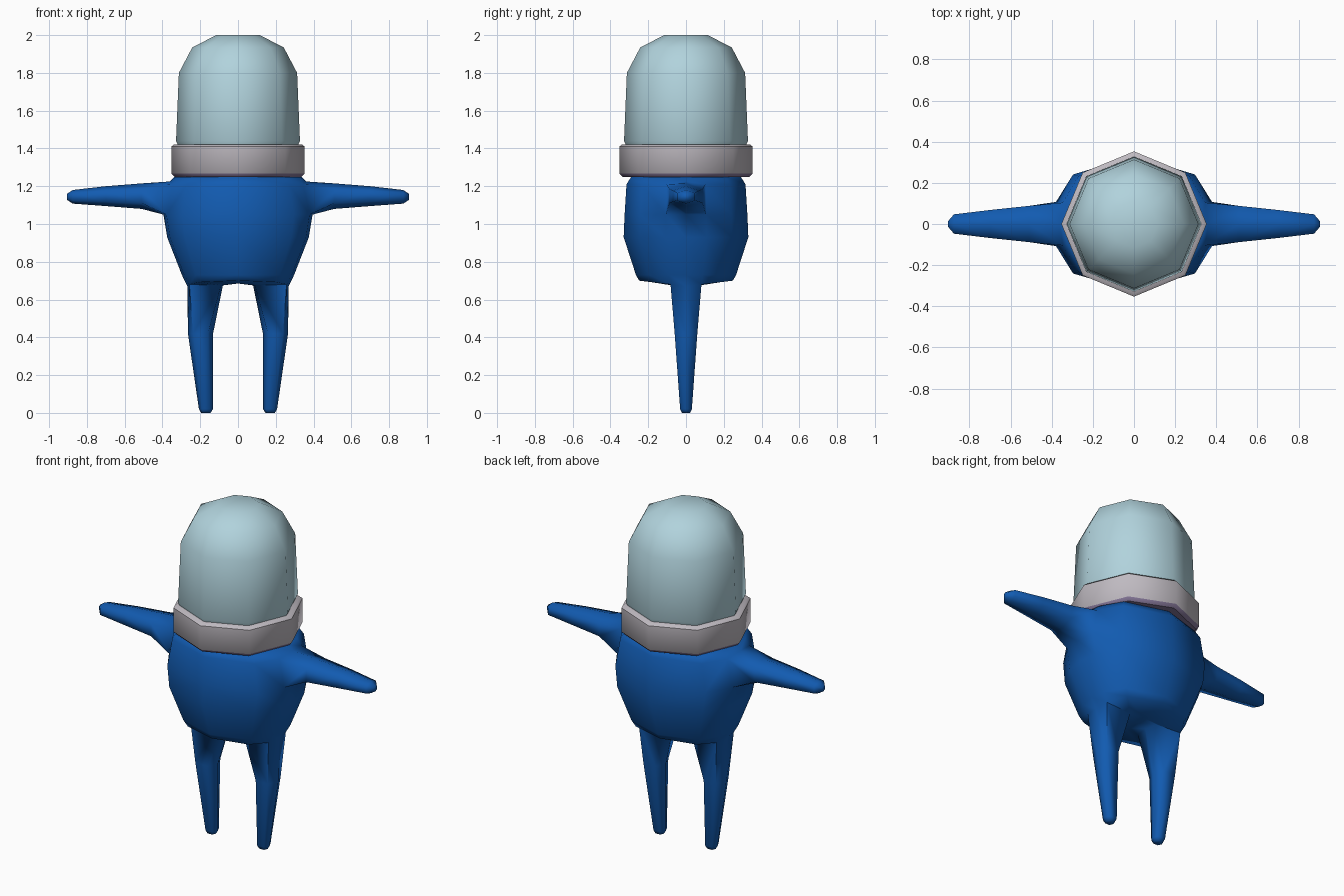
import bpy, bmesh, math

if "Cube" in bpy.data.objects:
    bpy.data.objects.remove(bpy.data.objects["Cube"])


def material(name, rgb):
    m = bpy.data.materials.new(name)
    m.diffuse_color = (*rgb, 1)
    m.use_nodes = True
    m.node_tree.nodes["Principled BSDF"].inputs["Base Color"].default_value = m.diffuse_color
    return m


BLUE = material("suit blue", (0.006, 0.105, 0.44))
GLASS = material("pale glass", (0.44, 0.65, 0.72))
GREY = material("collar grey", (0.52, 0.49, 0.53))
PURPLE = material("collar underside purple", (0.23, 0.18, 0.31))


def finish(name, bm, mats, angle):
    bmesh.ops.recalc_face_normals(bm, faces=bm.faces)
    mesh = bpy.data.meshes.new(name)
    bm.to_mesh(mesh)
    bm.free()
    for m in mats:
        mesh.materials.append(m)
    ob = bpy.data.objects.new(name, mesh)
    bpy.context.collection.objects.link(ob)
    bpy.ops.object.select_all(action='DESELECT')
    ob.select_set(True)
    bpy.context.view_layer.objects.active = ob
    bpy.ops.object.shade_smooth_by_angle(angle=math.radians(angle))
    return ob


def bridge(bm, a, b):
    n = len(a)
    for i in range(n):
        j = (i + 1) % n
        bm.faces.new((a[i], a[j], b[j], b[i]))


def lathe(bm, profile, sides=8):
    """Closed eight-sided solid from (radius, height) pairs."""
    rings = []
    for r, z in profile:
        rings.append([bm.verts.new((r * math.cos(2 * math.pi * i / sides),
                                    r * math.sin(2 * math.pi * i / sides), z))
                      for i in range(sides)])
    for a, b in zip(rings, rings[1:]):
        bridge(bm, a, b)
    bm.faces.new(rings[0])
    bm.faces.new(rings[-1])


# Glass dome
bm = bmesh.new()
lathe(bm, [(0.31, 1.40), (0.328, 1.44), (0.313, 1.80), (0.242, 1.935), (0.115, 2.0)])
finish("glass_dome", bm, [GLASS], 60)

# Collar ring with a tinted underside
bm = bmesh.new()
lathe(bm, [(0.335, 1.25), (0.353, 1.268), (0.353, 1.41), (0.338, 1.422)])
bm.normal_update()
bmesh.ops.recalc_face_normals(bm, faces=bm.faces)
for f in bm.faces:
    f.material_index = 1 if f.normal.z < -0.3 else 0
finish("collar", bm, [GREY, PURPLE], 46)

# Suit: one half of body, arm and leg as a single skin, then mirrored
bm = bmesh.new()
V = bm.verts.new
COLUMNS = [(0, -1), (0.75, -0.74), (0.96, -0.33), (1, 0),
           (0.96, 0.33), (0.75, 0.74), (0, 1)]
ROWS = [(1.25, 0.335, 0.29, 0), (1.21, 0.36, 0.315, 0), (1.05, 0.395, 0.325, 0),
        (0.93, 0.375, 0.33, 0), (0.73, 0.297, 0.265, 0), (0.67, 0.268, 0.248, 0.03)]
rows = [[V((x * rx, y * ry, z + lift * abs(y))) for x, y in COLUMNS]
        for z, rx, ry, lift in ROWS]
rows[1][3].co.z = 1.225
bm.faces.new(rows[0])
for r, (a, b) in enumerate(zip(rows, rows[1:])):
    for c in range(6):
        if not (r == 1 and c in (2, 3)):      # opening for the arm
            bm.faces.new((a[c], a[c + 1], b[c + 1], b[c]))

# Arm
ring = rows[1][2:5] + rows[2][4:1:-1]
for x, top, low, hy in [(0.51, 1.215, 1.08, 0.088), (0.70, 1.2, 1.095, 0.068),
                        (0.875, 1.18, 1.108, 0.047), (0.905, 1.16, 1.128, 0.012)]:
    zc, q = (top + low) / 2, (top - low) * 0.28
    new = [V((x, -hy, zc + q)), V((x, 0, top)), V((x, hy, zc + q)),
           V((x, hy, zc - q)), V((x, 0, low)), V((x, -hy, zc - q))]
    bridge(bm, ring, new)
    ring = new
bm.faces.new(ring)

# Underside of the body between and around the legs
base = rows[-1]
inner = [V((0.09, 0.075, 0.675)), V((0.08, 0, 0.675)), V((0.09, -0.075, 0.675))]
mid = [V((0, 0.075, 0.685)), V((0, 0, 0.685)), V((0, -0.075, 0.685))]
bm.faces.new((base[0], base[1], base[2], inner[2], mid[2]))
bm.faces.new((base[6], base[5], base[4], inner[0], mid[0]))
for i in (0, 1):
    bm.faces.new((inner[i], inner[i + 1], mid[i + 1], mid[i]))

# Leg
ring = base[2:5] + inner
for z, xi, xo, hy in [(0.42, 0.132, 0.265, 0.06), (0.02, 0.133, 0.207, 0.031),
                      (0.0, 0.145, 0.195, 0.022)]:
    xc, hx = (xi + xo) / 2, (xo - xi) / 2
    k = 0.6 * hx
    new = [V((xc + k, -hy, z)), V((xc + hx, 0, z)), V((xc + k, hy, z)),
           V((xc - k, hy, z)), V((xc - hx, 0, z)), V((xc - k, -hy, z))]
    bridge(bm, ring, new)
    ring = new
bm.faces.new(ring)

suit = finish("suit_body", bm, [BLUE], 75)
mirror = suit.modifiers.new("mirror", 'MIRROR')
mirror.use_clip = True
